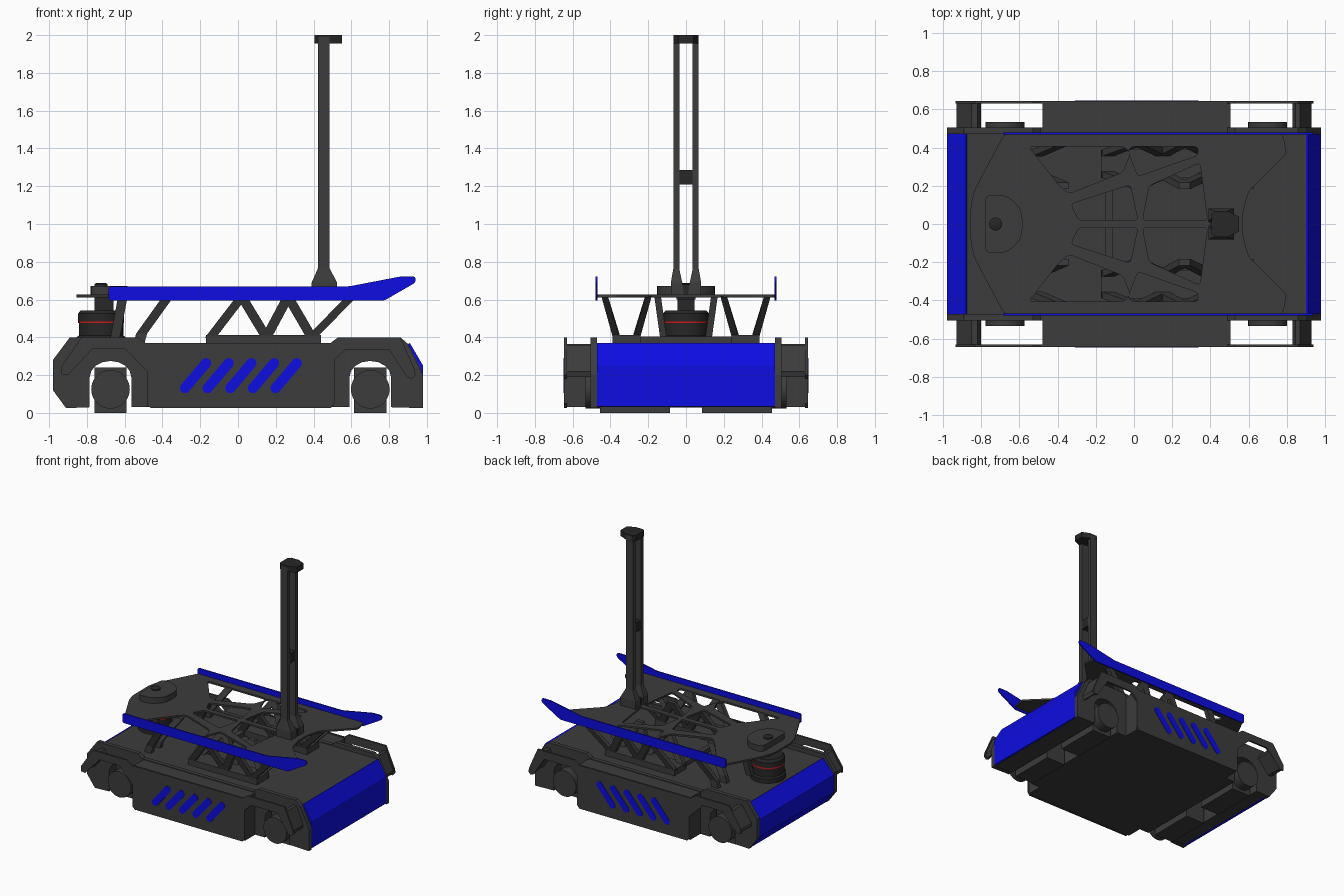
import bpy, bmesh
from math import radians, cos, sin, pi
from mathutils import Vector, Matrix

if "Cube" in bpy.data.objects:
    bpy.data.objects.remove(bpy.data.objects["Cube"])


def mat(name, col):
    m = bpy.data.materials.new(name)
    m.diffuse_color = (*col, 1)
    m.use_nodes = True
    m.node_tree.nodes["Principled BSDF"].inputs["Base Color"].default_value = m.diffuse_color
    return m


DARK = mat("dark_grey", (0.045, 0.045, 0.045))
BLACK = mat("black", (0.02, 0.02, 0.02))
BLUE = mat("blue", (0.004, 0.004, 0.75))
RED = mat("red", (0.6, 0.01, 0.01))


def finish(name, bm, m=DARK):
    bmesh.ops.recalc_face_normals(bm, faces=bm.faces)
    me = bpy.data.meshes.new(name)
    bm.to_mesh(me)
    bm.free()
    ob = bpy.data.objects.new(name, me)
    bpy.context.collection.objects.link(ob)
    me.materials.append(m)
    return ob


def rounded(pts, r=0.02, n=3):
    """Replace each corner of a 2D outline by a small arc."""
    out = []
    for i, p in enumerate(pts):
        p = Vector(p)
        a, b = Vector(pts[i - 1]) - p, Vector(pts[(i + 1) % len(pts)]) - p
        a = p + a.normalized() * min(r, a.length * 0.45)
        b = p + b.normalized() * min(r, b.length * 0.45)
        for k in range(n + 1):
            t = k / n
            out.append(tuple(a * (1 - t) ** 2 + p * 2 * t * (1 - t) + b * t * t))
    return out


def side_plate(name, pts, y0, y1, m=DARK, both=True):
    """Extrude an xz outline from y0 to y1, on both sides if asked."""
    bm = bmesh.new()
    for s in ((1, -1) if both else (1,)):
        f = bm.faces.new([bm.verts.new((x, y0 * s, z)) for x, z in pts])
        g = bmesh.ops.extrude_face_region(bm, geom=[f])["geom"]
        bmesh.ops.translate(bm, vec=(0, (y1 - y0) * s, 0),
                            verts=[v for v in g if isinstance(v, bmesh.types.BMVert)])
    return finish(name, bm, m)


def flat_plate(name, outline, holes, z0, z1, m=DARK):
    """Horizontal plate with holes, made from a filled curve."""
    cu = bpy.data.curves.new(name, 'CURVE')
    cu.dimensions, cu.fill_mode, cu.extrude = '2D', 'BOTH', (z1 - z0) / 2
    for pts in [outline] + holes:
        sp = cu.splines.new('POLY')
        sp.points.add(len(pts) - 1)
        for p, (x, y) in zip(sp.points, pts):
            p.co = (x, y, 0, 1)
        sp.use_cyclic_u = True
    tmp = bpy.data.objects.new(name + "_curve", cu)
    bpy.context.collection.objects.link(tmp)
    me = bpy.data.meshes.new_from_object(tmp.evaluated_get(bpy.context.evaluated_depsgraph_get()))
    bpy.data.objects.remove(tmp)
    me.transform(Matrix.Translation((0, 0, (z0 + z1) / 2)))
    me.materials.clear()
    me.materials.append(m)
    ob = bpy.data.objects.new(name, me)
    bpy.context.collection.objects.link(ob)
    return ob


def boxes(name, lst, m=DARK):
    bm = bmesh.new()
    for x0, x1, y0, y1, z0, z1 in lst:
        bmesh.ops.create_cube(bm, size=1, matrix=Matrix.Translation(
            ((x0 + x1) / 2, (y0 + y1) / 2, (z0 + z1) / 2)) @ Matrix.Diagonal((x1 - x0, y1 - y0, z1 - z0, 1)))
    return finish(name, bm, m)


def bars(name, lst, wx, wy):
    """Sheared bars between points with horizontal end faces, mirrored in y."""
    bm = bmesh.new()
    for p, q in lst:
        for s in (1, -1):
            r = [[bm.verts.new((c[0] + i * wx / 2, c[1] * s + j * wy / 2, c[2]))
                  for i, j in ((-1, -1), (1, -1), (1, 1), (-1, 1))] for c in (p, q)]
            bm.faces.new(r[0])
            bm.faces.new(r[1])
            for k in range(4):
                bm.faces.new((r[0][k - 1], r[0][k], r[1][k], r[1][k - 1]))
    return finish(name, bm)


def hull(name, pts, m=DARK):
    bm = bmesh.new()
    for p in pts:
        bm.verts.new(p)
    bmesh.ops.convex_hull(bm, input=bm.verts)
    return finish(name, bm, m)


def lathe(name, prof, cx, cy, m=DARK, n=40):
    bm = bmesh.new()
    rings = [[bm.verts.new((cx + r * cos(2 * pi * k / n), cy + r * sin(2 * pi * k / n), z))
              for k in range(n)] for r, z in prof]
    bm.faces.new(rings[0])
    bm.faces.new(rings[-1])
    for a, b in zip(rings, rings[1:]):
        for k in range(n):
            bm.faces.new((a[k - 1], a[k], b[k], b[k - 1]))
    return smooth(finish(name, bm, m))


def smooth(ob):
    bpy.ops.object.select_all(action='DESELECT')
    ob.select_set(True)
    bpy.context.view_layer.objects.active = ob
    bpy.ops.object.shade_smooth_by_angle(angle=radians(30))
    return ob


# chassis with wheel arches
def arch(cx, z0=0.03):
    return ([(cx - 0.11, z0), (cx - 0.11, 0.19)]
            + [(cx - 0.11 * cos(pi * k / 8), 0.19 + 0.085 * sin(pi * k / 8)) for k in range(1, 8)]
            + [(cx + 0.11, 0.19), (cx + 0.11, z0)])


WHEELS = (-0.675, 0.70)
under = arch(WHEELS[0]) + arch(WHEELS[1])
side_plate("chassis", [(-0.90, 0.03)] + under + [(0.965, 0.03), (0.965, 0.24), (0.90, 0.365),
           (-0.88, 0.365), (-0.965, 0.26), (-0.965, 0.13)], -0.475, 0.475, both=False)
side_plate("inner_side_plate", [(-0.91, 0.025)] + under + [(0.98, 0.025), (0.98, 0.20), (0.90, 0.365),
           (0.86, 0.40), (0.53, 0.40), (0.49, 0.37), (-0.49, 0.37), (-0.53, 0.40), (-0.89, 0.40),
           (-0.98, 0.28), (-0.98, 0.12)], 0.472, 0.505)

# blue end covers
side_plate("front_cover", [(0.91, 0.37), (0.98, 0.25), (0.98, 0.035), (0.96, 0.035), (0.96, 0.24),
           (0.89, 0.36)], -0.472, 0.472, BLUE, False)
side_plate("rear_cover", [(-0.88, 0.37), (-0.978, 0.26), (-0.978, 0.125), (-0.91, 0.028), (-0.89, 0.03),
           (-0.96, 0.13), (-0.96, 0.255), (-0.87, 0.36)], -0.472, 0.472, BLUE, False)

# side pods, outer plates with fender arms, and arm end pieces
boxes("side_pod", [(-0.48, 0.505, s * 0.565 - 0.066, s * 0.565 + 0.066, 0.03, 0.365) for s in (-1, 1)])
side_plate("outer_side_plate", [(-0.46, 0.025), (0.49, 0.025), (0.51, 0.05), (0.51, 0.28), (0.57, 0.335),
           (0.80, 0.335), (0.895, 0.19), (0.92, 0.18), (0.94, 0.20), (0.935, 0.23), (0.86, 0.40),
           (0.53, 0.40), (0.49, 0.37), (-0.49, 0.37), (-0.53, 0.40), (-0.83, 0.40), (-0.935, 0.245),
           (-0.935, 0.205), (-0.90, 0.20), (-0.77, 0.34), (-0.60, 0.34), (-0.48, 0.22), (-0.48, 0.045)],
           0.63, 0.645)
side_plate("front_arm_link", [(0.845, 0.36), (0.87, 0.36), (0.93, 0.22), (0.92, 0.19), (0.90, 0.20),
           (0.83, 0.32)], 0.50, 0.632)
side_plate("rear_arm_link", [(-0.82, 0.36), (-0.85, 0.36), (-0.93, 0.24), (-0.93, 0.21), (-0.90, 0.21),
           (-0.80, 0.32)], 0.50, 0.632)

# slanted blue side slots
for i in range(5):
    cx, cz, h, r = -0.225 + i * 0.12, 0.197, 0.066, 0.027
    pts = [(cx + s * 0.056 * 1.0 + r * cos(a0 + pi * k / 8), cz + s * h + r * sin(a0 + pi * k / 8))
           for s, a0 in ((1, -pi / 4), (-1, 3 * pi / 4)) for k in range(9)]
    side_plate("side_slot_%d" % (i + 1), pts, 0.64, 0.648, BLUE)

# wheels: hub cylinders and tread boxes
bm = bmesh.new()
for x in WHEELS:
    for s in (1, -1):
        bmesh.ops.create_cone(bm, cap_ends=True, segments=40, radius1=0.102, radius2=0.102, depth=0.10,
                              matrix=Matrix.Translation((x, s * 0.483, 0.125)) @ Matrix.Rotation(pi / 2, 4, 'X'))
smooth(finish("wheel_hubs", bm))
boxes("wheel_blocks", [(x - 0.085, x + 0.085, s * 0.27 - 0.185, s * 0.27 + 0.185, 0, 0.24)
                       for x in WHEELS for s in (1, -1)])

# upper deck with window openings
half = [(-0.855, 0.10), (-0.835, 0.18), (-0.68, 0.47), (0.78, 0.47), (0.80, 0.37), (0.60, 0.17), (0.57, 0.06)]
outline = half + [(x, -y) for x, y in reversed(half)]
wins = [[(-0.55, 0.405), (-0.05, 0.405), (-0.02, 0.37), (-0.06, 0.27), (-0.34, 0.16), (-0.39, 0.20)],
        [(-0.015, 0.405), (0.335, 0.405), (0.335, 0.36), (0.02, 0.25), (-0.03, 0.38)],
        [(-0.33, 0.105), (-0.02, 0.205), (0.02, 0.02), (-0.29, 0.02)],
        [(0.08, 0.20), (0.345, 0.32), (0.385, 0.02), (0.045, 0.02)]]
holes = [rounded([(x, y * s) for x, y in w]) for w in wins for s in (1, -1)]
flat_plate("deck", rounded(outline), holes, 0.612, 0.626)

# blue deck rails
side_plate("deck_rail", rounded([(-0.685, 0.595), (-0.685, 0.67), (0.59, 0.67), (0.86, 0.722), (0.94, 0.722),
           (0.94, 0.69), (0.775, 0.595)], 0.015), 0.468, 0.478, BLUE)

# truss supports between chassis and deck
nodes = [(-0.145, 0), (0.02, 1), (0.15, 0), (0.265, 1), (0.39, 0), (0.60, 1)]
lst = []
for yb, yt in ((0.37, 0.43), (0.26, 0.20)):
    P = [(x, yt if t else yb, 0.615 if t else 0.40) for x, t in nodes]
    lst += list(zip(P, P[1:]))
    lst.append(((-0.525, yb, 0.365), (-0.51, yb, 0.42)))
    lst.append(((-0.51, yb, 0.42), (-0.37, yt, 0.615)))
bars("truss_struts", lst, 0.058, 0.035)
boxes("truss_base", [(-0.17, 0.44, s * 0.315 - 0.075, s * 0.315 + 0.075, 0.36, 0.412) for s in (1, -1)]
      + [(-0.15, -0.11, -0.3, 0.3, 0.37, 0.405)])
bars("rear_deck_struts", [((-0.65, 0.12, 0.40), (-0.61, 0.15, 0.615))], 0.05, 0.035)

# scanner under the rear of the deck
LX = -0.725
lathe("scanner_base", [(0.13, 0.36), (0.13, 0.40), (0.118, 0.41), (0.118, 0.475)], LX, 0, BLACK)
lathe("scanner_ring", [(0.121, 0.475), (0.121, 0.485)], LX, 0, RED)
lathe("scanner_head", [(0.122, 0.485), (0.122, 0.525), (0.108, 0.543), (0.05, 0.543)], LX, 0, BLACK)
boxes("scanner_mount", [(-0.76, -0.66, -0.045, 0.045, 0.54, 0.615)], BLACK)

# receiver pod on top of the deck
pod = rounded([(-0.78, -0.155), (-0.66, -0.15), (-0.585, -0.07), (-0.585, 0.07), (-0.66, 0.15),
               (-0.78, 0.155)], 0.045, 5)
flat_plate("receiver_pod", pod, [], 0.62, 0.672)
lathe("receiver_cap", [(0.034, 0.67), (0.034, 0.682), (0.025, 0.687)], LX, 0, BLACK, 24)

# mast: two posts, flared feet, brace and head
for s, side in ((1, "left"), (-1, "right")):
    hull("mast_foot_" + side,
         [(x, s * y, z) for z, x0, x1, ya, yb in ((0.62, 0.39, 0.525, 0.01, 0.08), (0.69, 0.39, 0.525, 0.02, 0.08),
                                                  (0.765, 0.423, 0.485, 0.036, 0.067))
          for x in (x0, x1) for y in (ya, yb)])
boxes("mast_posts", [(0.423, 0.485, s * 0.051 - 0.016, s * 0.051 + 0.016, 0.76, 1.99) for s in (1, -1)])
boxes("mast_brace", [(0.425, 0.483, -0.05, 0.05, 1.21, 1.285), (0.40, 0.52, -0.05, 0.05, 0.60, 0.68)], BLACK)
hull("mast_head", [(x, y * s, z) for x, y in ((0.405, 0.05), (0.425, 0.067), (0.49, 0.067), (0.55, 0.04))
                   for s in (1, -1) for z in (1.955, 2.0)], BLACK)
